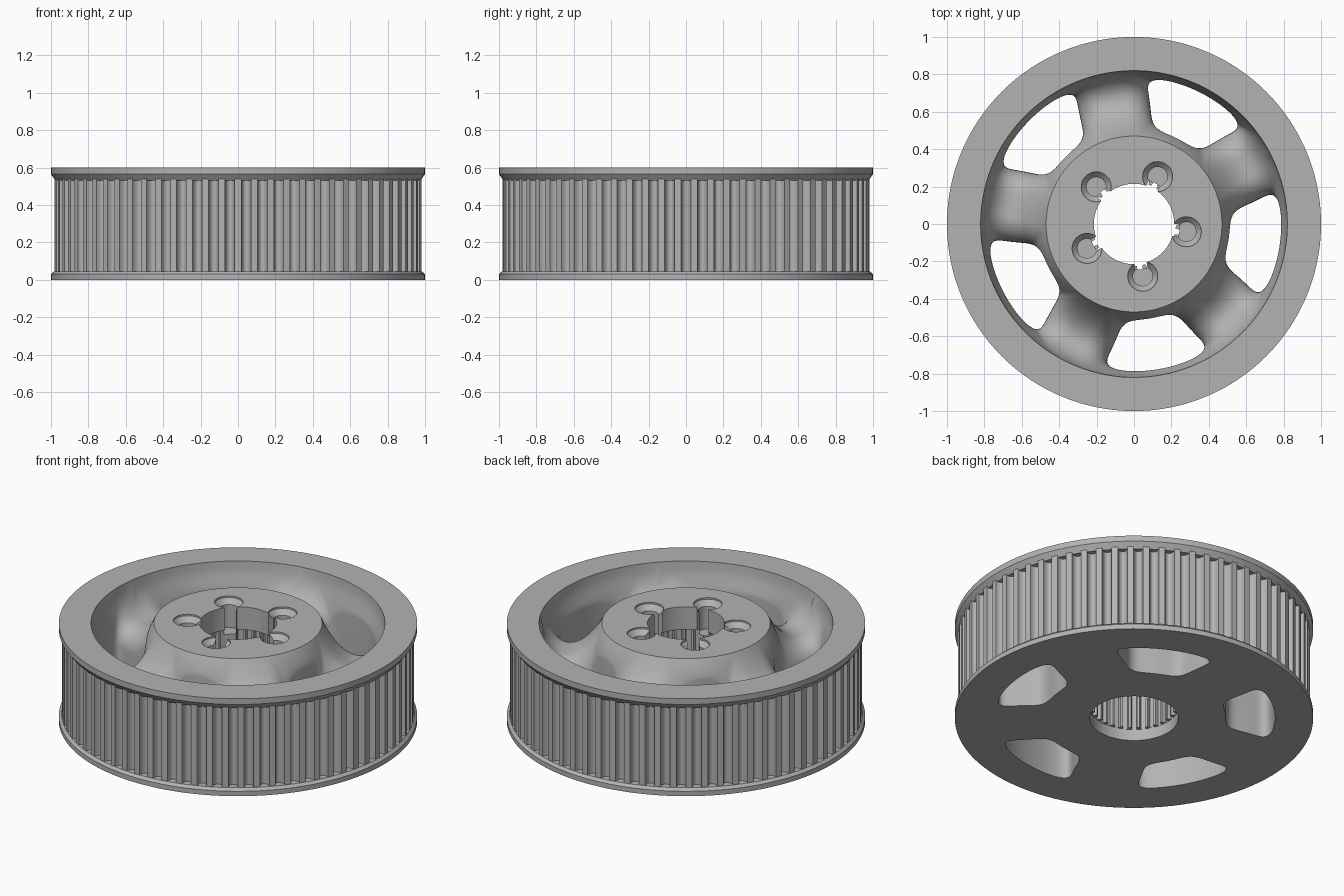
import bpy, bmesh
from math import sin, cos, pi, radians, hypot, sqrt

if "Cube" in bpy.data.objects:
    bpy.data.objects.remove(bpy.data.objects["Cube"])

HEIGHT = 0.6
HUB_R, RIM_R = 0.47, 0.82
PHASE = radians(-8.5)          # direction of the first window and bolt hole
STEP = 2 * pi / 5

metal = bpy.data.materials.new("grey metal")
metal.use_nodes = True
GREY = (0.45, 0.45, 0.45, 1)
metal.diffuse_color = GREY
metal.node_tree.nodes["Principled BSDF"].inputs["Base Color"].default_value = GREY


def polar(r, a, z):
    return (r * cos(a), r * sin(a), z)


def finish(name, bm):
    bmesh.ops.remove_doubles(bm, verts=bm.verts, dist=1e-5)
    bmesh.ops.recalc_face_normals(bm, faces=bm.faces)
    mesh = bpy.data.meshes.new(name)
    bm.to_mesh(mesh)
    bm.free()
    mesh.materials.append(metal)
    ob = bpy.data.objects.new(name, mesh)
    bpy.context.collection.objects.link(ob)
    return ob


def smooth(ob):
    bpy.ops.object.select_all(action='DESELECT')
    ob.select_set(True)
    bpy.context.view_layer.objects.active = ob
    bpy.ops.object.shade_smooth_by_angle(angle=radians(35))


def lathe(name, profile, segs=160):
    """Ring made by turning a closed (radius, z) profile."""
    bm = bmesh.new()
    rows = [[bm.verts.new(polar(r, 2 * pi * i / segs, z)) for r, z in profile]
            for i in range(segs)]
    n = len(profile)
    for i in range(segs):
        a, b = rows[i], rows[(i + 1) % segs]
        for j in range(n):
            k = (j + 1) % n
            bm.faces.new((a[j], b[j], b[k], a[k]))
    return finish(name, bm)


def prism(name, outline, z0, z1, hole=None):
    """Extruded (radius, angle) outline, solid or hollowed to a round hole."""
    bm = bmesh.new()
    lo, hi = [[bm.verts.new(polar(r, a, z)) for r, a in outline] for z in (z0, z1)]
    n = len(outline)
    if hole:
        li, ui = [[bm.verts.new(polar(hole, a, z)) for r, a in outline] for z in (z0, z1)]
    for i in range(n):
        j = (i + 1) % n
        bm.faces.new((lo[i], lo[j], hi[j], hi[i]))
        if hole:
            bm.faces.new((li[i], li[j], ui[j], ui[i]))
            bm.faces.new((lo[i], lo[j], li[j], li[i]))
            bm.faces.new((hi[i], hi[j], ui[j], ui[i]))
    if not hole:
        bm.faces.new(lo)
        bm.faces.new(hi)
    return finish(name, bm)


def circle(r, n=80):
    return [(r, 2 * pi * i / n) for i in range(n)]


# Flanges above and below the belt track
smooth(lathe("top_flange", [(RIM_R, 0.53), (0.975, 0.53), (1, 0.565), (1, HEIGHT), (RIM_R, HEIGHT)]))
smooth(lathe("bottom_flange", [(RIM_R, 0), (1, 0), (1, 0.03), (0.985, 0.045), (RIM_R, 0.045)]))

# Toothed belt track with round-bottomed grooves
TEETH = 70
track = []
for t in range(TEETH):
    mid = 2 * pi * t / TEETH
    track.append((0.982, mid - pi / TEETH))
    for k in range(9):
        b = pi * k / 8
        track.append((0.982 - 0.04 * sin(b), mid - 0.027 * cos(b)))
smooth(prism("belt_track", track, 0.04, 0.55, hole=RIM_R))


# Spoked web: dished top with five filleted windows
MID = 0.66


def dish(r):
    q = r - 0.68
    if q < 0:
        return HEIGHT - 0.2 * (1 - (q / 0.21) ** 2)
    return HEIGHT - 0.2 * sqrt(max(0, 1 - (q / 0.14) ** 2))


def window_scale(u, v):
    """Scale that brings direction (u, v) onto the rounded window outline."""
    sides = (v / 0.127, -v / 0.148, (u - 0.4 * v) / 0.335, (-u - 0.4 * v) / 0.335)
    return sum(max(0, s) ** 5 for s in sides) ** -0.2


def web():
    bm = bmesh.new()
    half, na, nr, rings = STEP / 2, 36, 16, 16
    arc = [-half + STEP * i / na for i in range(na)]
    rad = [HUB_R + (RIM_R - HUB_R) * i / nr for i in range(nr)]
    border = [(a, HUB_R) for a in arc] + [(half, r) for r in rad]
    border += [(-a, RIM_R) for a in arc] + [(-half, HUB_R + RIM_R - r) for r in rad]
    for s in range(5):
        turn = PHASE + s * STEP
        columns = []
        for a, r in border:
            u, v = a, r - MID
            k = window_scale(u, v)
            span = (1 - k) * hypot(u * MID, v)
            fillet = min(0.13, span)
            col = []
            for i in range(rings + 1):
                t = 1 - (i / rings) ** 1.0
                t = t ** 1.6
                f = k + (1 - k) * t
                rr = MID + f * v
                e = max(0, 1 - t * span / fillet)
                drop = fillet * (1 - sqrt(1 - e * e))
                col.append(bm.verts.new(polar(rr, f * u + turn, dish(rr) - drop)))
            col.append(bm.verts.new(polar(MID + k * v, k * u + turn, 0)))
            col.append(bm.verts.new(polar(r, a + turn, 0)))
            columns.append(col)
        n = len(columns)
        for i in range(n):
            c, d = columns[i], columns[(i + 1) % n]
            for j in range(len(c) - 1):
                bm.faces.new((c[j], d[j], d[j + 1], c[j + 1]))
            # close the web where it meets the hub and the rim
            if i < na or na + nr <= i < 2 * na + nr:
                bm.faces.new((c[-1], d[-1], d[0], c[0]))
    return finish("spoked_web", bm)


smooth(web())

# Hub with stepped bore
hub = lathe("hub", [(0.215, 0), (HUB_R, 0), (HUB_R, HEIGHT), (0.215, HEIGHT)], 180)

# Cutters: splined lower bore, plain mouth, bolt holes and key slots
SPLINES = 30
spline = []
for t in range(SPLINES):
    for off, r in ((-0.5, 0.224), (-0.2, 0.224), (-0.1, 0.246), (0.4, 0.246)):
        spline.append((r, 2 * pi * (t + off) / SPLINES))
cutters = [prism("spline_cutter", spline, -0.05, 0.46),
           prism("mouth_cutter", circle(0.247), -0.06, 0.07)]
for s in range(5):
    a = PHASE + s * STEP
    bm = bmesh.new()
    levels = [(0.052, 0.42), (0.052, 0.56), (0.08, 0.59), (0.08, 0.65)]
    rows = [[bm.verts.new((0.283 * cos(a) + r * cos(b), 0.283 * sin(a) + r * sin(b), z))
             for _, b in circle(1, 32)] for r, z in levels]
    for lo, hi in zip(rows, rows[1:]):
        for i in range(32):
            j = (i + 1) % 32
            bm.faces.new((lo[i], lo[j], hi[j], hi[i]))
    bm.faces.new(rows[0])
    bm.faces.new(rows[-1])
    cutters.append(finish("bolt_hole_cutter", bm))
    slot = [(hypot(x, y), a + y / x) for x, y in
            ((0.18, -0.033), (0.243, -0.033), (0.243, 0.033), (0.18, 0.033))]
    cutters.append(prism("slot_cutter", slot, 0.25, 0.66))

bpy.context.view_layer.objects.active = hub
for cutter in cutters:
    cutter.hide_render = True
    mod = hub.modifiers.new("cut", 'BOOLEAN')
    mod.operation = 'DIFFERENCE'
    mod.solver = 'EXACT'
    mod.object = cutter
    bpy.ops.object.modifier_apply(modifier=mod.name)
    bpy.data.objects.remove(cutter)
smooth(hub)
